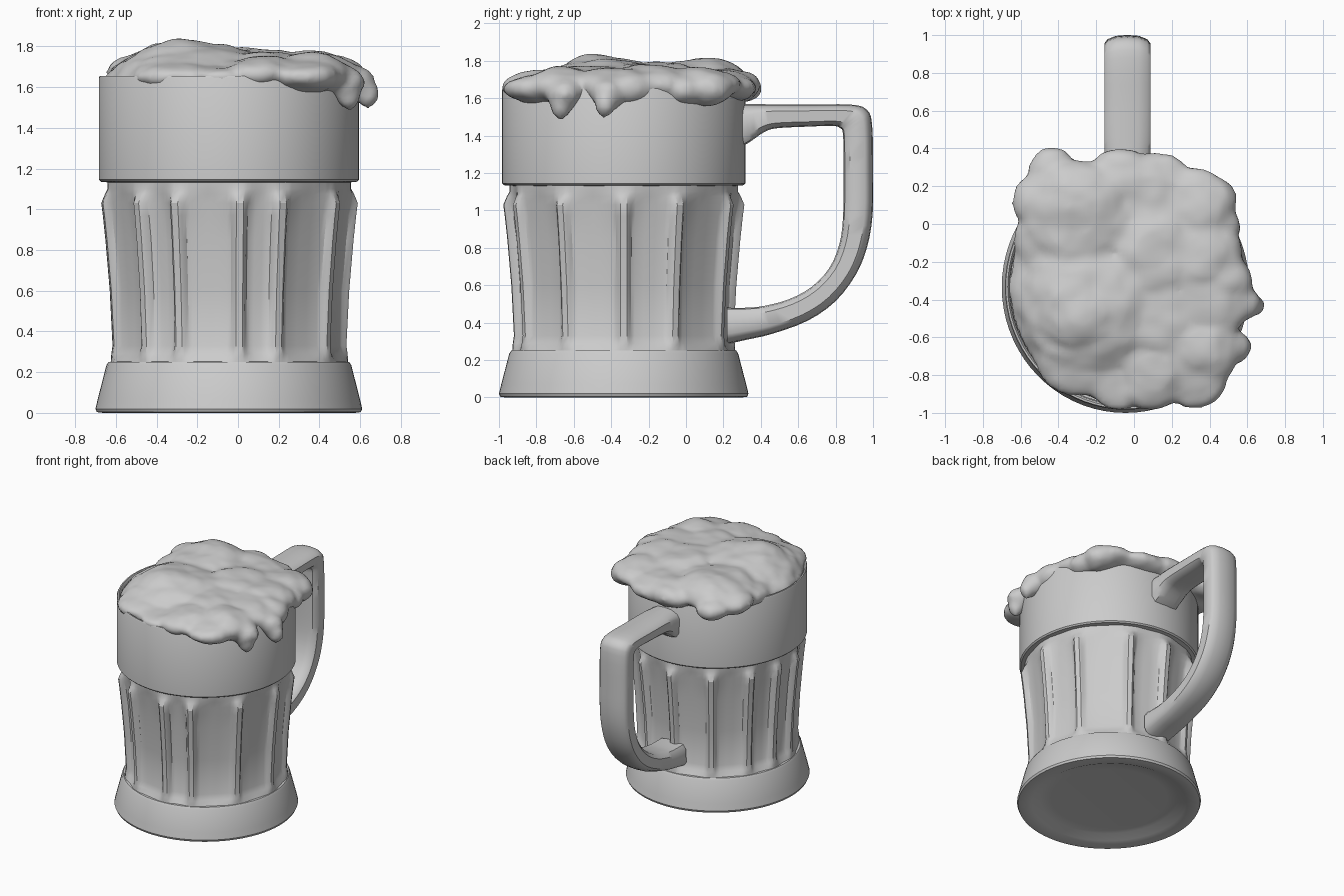
import bpy, bmesh, math
from mathutils import Matrix, Vector

if "Cube" in bpy.data.objects:
    bpy.data.objects.remove(bpy.data.objects["Cube"])

CX, CY, SX = -0.045, -0.333, 0.982   # mug axis and slight x squash


def finish(name, bm, angle=35):
    bmesh.ops.recalc_face_normals(bm, faces=bm.faces)
    me = bpy.data.meshes.new(name)
    bm.to_mesh(me)
    bm.free()
    ob = bpy.data.objects.new(name, me)
    bpy.context.collection.objects.link(ob)
    bpy.ops.object.select_all(action='DESELECT')
    ob.select_set(True)
    bpy.context.view_layer.objects.active = ob
    bpy.ops.object.shade_smooth_by_angle(angle=math.radians(angle))
    return ob


def skin(name, rings, caps=(False, False), angle=35):
    """Bridge equal-length closed rings of points."""
    bm = bmesh.new()
    vr = [[bm.verts.new(p) for p in ring] for ring in rings]
    n = len(vr[0])
    for a, b in zip(vr, vr[1:]):
        for i in range(n):
            j = (i + 1) % n
            bm.faces.new((a[i], a[j], b[j], b[i]))
    if caps[0]:
        bm.faces.new(vr[0])
    if caps[1]:
        bm.faces.new(vr[-1])
    return finish(name, bm, angle)


def polar(r, a, z):
    return (CX + SX * r * math.sin(a), CY - r * math.cos(a), z)


def lathe(name, profile, caps=(False, False), n=72):
    return skin(name, [[polar(r, 2 * math.pi * i / n, z) for i in range(n)]
                       for r, z in profile], caps)


# flared foot with a recessed underside
lathe("foot", [(0.42, 0.045), (0.50, 0.04), (0.56, 0.012), (0.63, 0.0), (0.66, 0.004),
               (0.667, 0.02), (0.655, 0.07), (0.612, 0.235), (0.602, 0.25), (0.55, 0.255)],
      (True, False))

# smooth upper band with a thin rim
lathe("upper_band", [(0.585, 1.13), (0.64, 1.135), (0.65, 1.145), (0.65, 1.645),
                     (0.645, 1.655), (0.635, 1.655), (0.625, 1.64), (0.62, 1.56)])

# fluted wall: hand-cut ribs at slightly uneven angles, recessed panels between
RIBS = [5, 25, 58, 90, 118, 154, 182, 211, 238, 260, 281, 314, 335]
ROWS = [(0.24, .597, .597, 1), (0.262, .596, .585, .8), (0.29, .594, .568, .5),
        (0.33, .588, .553, .15), (0.6, .602, .556, 0), (0.85, .624, .575, 0),
        (0.97, .637, .588, .1), (1.03, .645, .596, .4), (1.075, .626, .602, .8),
        (1.10, .612, .608, 1), (1.145, .612, .612, 1)]
rings = []
for z, rib, floor, corner in ROWS:
    ring = []
    for k, a0 in enumerate(RIBS):
        step = (RIBS[(k + 1) % len(RIBS)] - a0) % 360
        h = step / 2
        samples = [(-2.8, .75), (-1.6, 1), (1.6, 1), (2.8, .75), (4, .15 + .5 * corner),
                   (6, .3 * corner), (h - .2 * h, 0), (h, 0), (h + .2 * h, 0),
                   (step - 6, .3 * corner), (step - 4, .15 + .5 * corner)]
        for off, w in samples:
            flat = floor * 0.99 / math.cos(math.radians(off - h)) if w < .7 else floor
            r = min(flat, rib) * (1 - w) + rib * w
            ring.append(polar(r, math.radians(a0 + off), z))
    rings.append(ring)
skin("fluted_wall", rings, angle=30)

# handle: inner and outer edge points (y, z) swept with a rounded section
EDGES = [((.28, 1.33), (.28, 1.57)), ((.34, 1.365), (.34, 1.57)), ((.42, 1.42), (.41, 1.568)),
         ((.49, 1.44), (.49, 1.567)), ((.65, 1.448), (.66, 1.566)), ((.78, 1.452), (.88, 1.566)),
         ((.825, 1.44), (.965, 1.54)), ((.84, 1.40), (.995, 1.46)), ((.843, 1.2), (1.0, 1.2)),
         ((.84, .97), (.998, .98)), ((.82, .82), (.97, .81)), ((.765, .69), (.91, .66)),
         ((.67, .59), (.80, .515)), ((.55, .525), (.65, .41)), ((.42, .49), (.46, .34)),
         ((.33, .48), (.33, .31)), ((.22, .48), (.22, .285))]
SECTION = [(-.12, .22), (-.122, .72), (-.105, .86), (-.06, .97), (0, 1), (.06, .97),
           (.105, .86), (.122, .72), (.12, .22), (.095, .04), (.05, 0), (-.05, 0), (-.095, .04)]


def smooth_path(pts, div=3):
    """Catmull-Rom resampling."""
    out = []
    for i in range(len(pts) - 1):
        p0, p1, p2, p3 = (pts[min(max(i + d, 0), len(pts) - 1)] for d in (-1, 0, 1, 2))
        for s in range(div):
            t = s / div
            out.append(0.5 * (2 * p1 + (p2 - p0) * t + (2 * p0 - 5 * p1 + 4 * p2 - p3) * t * t
                              + (3 * p1 - p0 - 3 * p2 + p3) * t ** 3))
    return out + [pts[-1]]


path = smooth_path([Vector((*i, *o)) for i, o in EDGES])
rings = [[(-0.035 + x, p[0] + (p[2] - p[0]) * t, p[1] + (p[3] - p[1]) * t)
          for x, t in SECTION] for p in path]
skin("handle", rings, (True, True), 40)

# foam: overlapping squashed blobs (x, y, z, radius, half height) fused together
BLOBS = [(-.045, -.333, 1.63, .625, .11), (-.22, -.42, 1.66, .40, .14),
         (-.29, -.46, 1.68, .25, .155), (-.28, -.66, 1.65, .26, .08),
         (-.28, .04, 1.69, .31, .12), (-.46, .12, 1.67, .18, .09), (-.43, .25, 1.66, .14, .07),
         (-.08, .17, 1.67, .23, .09), (.12, .15, 1.66, .23, .09), (.32, .08, 1.67, .22, .09),
         (.40, .12, 1.65, .14, .08), (.10, -.14, 1.68, .28, .11), (.38, -.17, 1.68, .20, .10),
         (.38, -.40, 1.66, .23, .10), (.10, -.48, 1.66, .30, .10), (.36, -.66, 1.66, .20, .09),
         (.31, -.80, 1.65, .18, .08), (.10, -.79, 1.67, .20, .08), (-.09, -.83, 1.65, .16, .06),
         (.49, -.29, 1.65, .14, .11), (-.48, -.08, 1.66, .16, .08), (.45, 0, 1.65, .11, .08)]
DRIPS = [(.58, -.42, 1.62, .09, .08), (.64, -.44, 1.565, .055, .07),
         (.53, -.65, 1.62, .09, .08), (.55, -.67, 1.56, .055, .07)]
bm = bmesh.new()
for x, y, z, r, h in BLOBS + DRIPS:
    m = Matrix.Translation((x, y, z)) @ Matrix.Diagonal((r, r, h, 1))
    bmesh.ops.create_icosphere(bm, subdivisions=3, radius=1, matrix=m)
foam = finish("foam", bm)
rm = foam.modifiers.new("fuse", 'REMESH')
rm.mode = 'VOXEL'
rm.voxel_size = 0.022
rm.use_smooth_shade = True
tex = bpy.data.textures.new("foam_lumps", 'CLOUDS')
tex.noise_scale = 0.22
dp = foam.modifiers.new("lumps", 'DISPLACE')
dp.texture = tex
dp.strength = 0.06
dp.mid_level = 0.42
sm = foam.modifiers.new("soften", 'SMOOTH')
sm.iterations = 6
